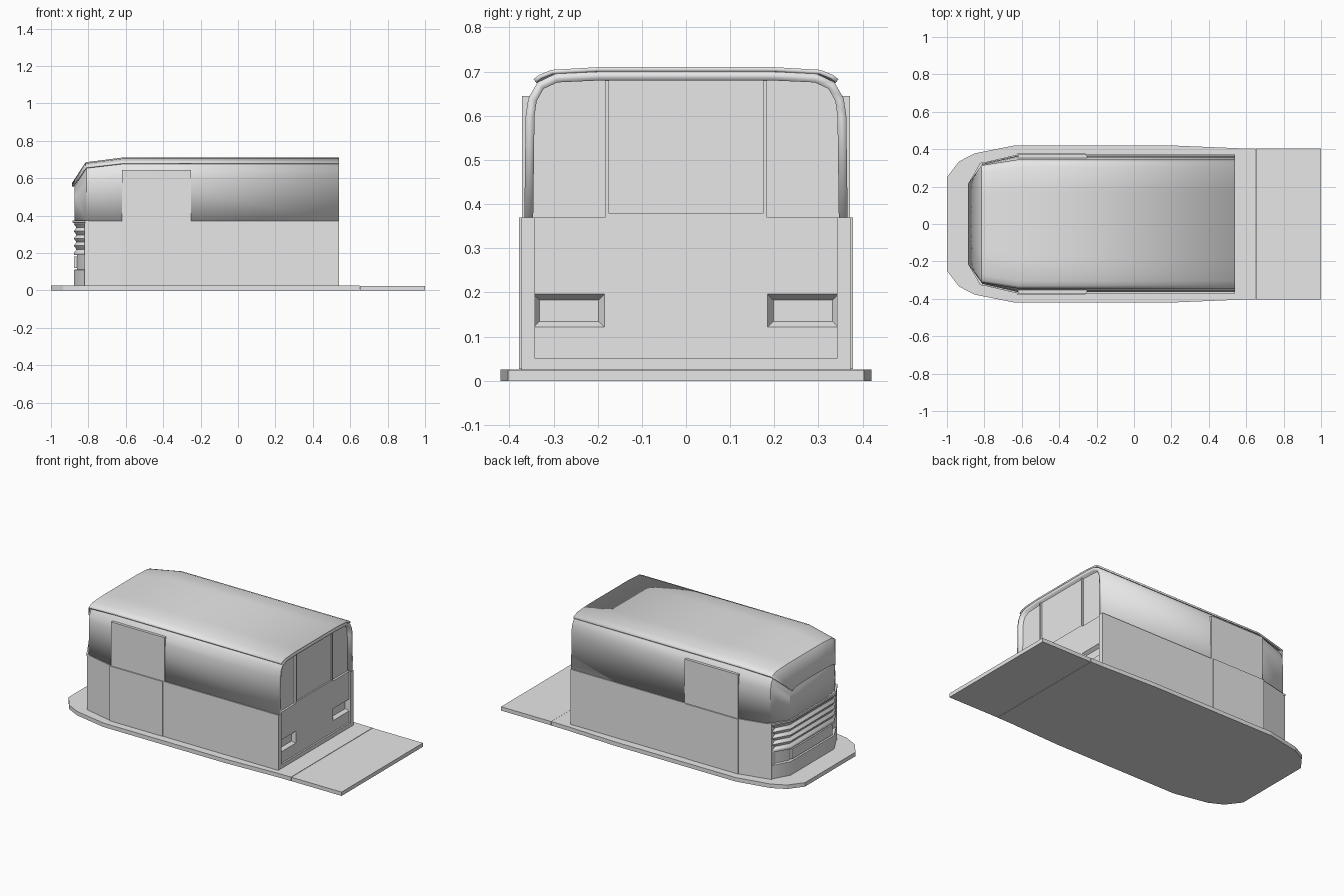
import bpy, bmesh, math

cube = bpy.data.objects.get("Cube")
if cube:
    bpy.data.objects.remove(cube, do_unlink=True)

grey = bpy.data.materials.new("plain grey")
grey.use_nodes = True
colour = (0.8, 0.8, 0.8, 1)
grey.diffuse_color = colour
for node in grey.node_tree.nodes:
    if node.type == 'BSDF_PRINCIPLED':
        node.inputs["Base Color"].default_value = colour


def finish(name, bm, smooth=None, thickness=0):
    """Turn a bmesh into a named object, optionally thickened inwards."""
    bmesh.ops.recalc_face_normals(bm, faces=bm.faces)
    mesh = bpy.data.meshes.new(name)
    bm.to_mesh(mesh)
    bm.free()
    mesh.materials.append(grey)
    obj = bpy.data.objects.new(name, mesh)
    bpy.context.scene.collection.objects.link(obj)
    if thickness:
        shell = obj.modifiers.new("shell", 'SOLIDIFY')
        shell.thickness = thickness
        shell.offset = -1
    if smooth:
        bpy.ops.object.select_all(action='DESELECT')
        obj.select_set(True)
        bpy.context.view_layer.objects.active = obj
        bpy.ops.object.shade_smooth_by_angle(angle=math.radians(smooth))
    return obj


def loft(rings, cap_start=False, cap_end=False):
    """Skin a series of open point rows."""
    bm = bmesh.new()
    rows = [[bm.verts.new(p) for p in ring] for ring in rings]
    for a, b in zip(rows, rows[1:]):
        for i in range(len(a) - 1):
            bm.faces.new((a[i], a[i + 1], b[i + 1], b[i]))
    if cap_start:
        bm.faces.new(rows[0])
    if cap_end:
        bm.faces.new(rows[-1])
    return bm


def prism(name, points, low, high, place):
    """Extrude a closed outline between two levels."""
    rings = [[place(a, b, t) for a, b in points + points[:1]] for t in (low, high)]
    bm = loft(rings)
    bmesh.ops.remove_doubles(bm, verts=bm.verts, dist=1e-5)
    bm.verts.ensure_lookup_table()
    for t in (low, high):
        level = [bm.verts.new(place(a, b, t)) for a, b in points]
        bm.faces.new(level)
    bmesh.ops.remove_doubles(bm, verts=bm.verts, dist=1e-5)
    return finish(name, bm)


def box(name, x, y, z):
    outline = [(x[0], y[0]), (x[1], y[0]), (x[1], y[1]), (x[0], y[1])]
    return prism(name, outline, z[0], z[1], lambda a, b, t: (a, b, t))


def both_sides(half):
    """Mirror a half outline given as (x, y)."""
    return half + [(x, -y) for x, y in reversed(half)]


def arch(x, width, height, section):
    """Cross-section row at x; section holds (inset from side, z)."""
    k = (height - BELT) / (TOP - BELT)
    half = [(width - inset, BELT + (z - BELT) * k) for inset, z in section]
    return [(x, y, z) for y, z in half + [(-y, z) for y, z in reversed(half)]]


BELT, TOP, REAR = 0.37, 0.71, 0.54
upright = lambda a, b, t: (a, b, t)
lengthwise = lambda a, b, t: (t, a, b)

# Ground plate with a rounded nose, and its rear ramp
nose_plan = [(0.65, 0.404), (0.56, 0.405), (0.2, 0.42), (-0.64, 0.42),
             (-0.85, 0.378), (-0.935, 0.335), (-1, 0.25)]
prism("base_plate", both_sides(nose_plan), 0, 0.025, upright)
box("rear_ramp", (0.652, 1), (-0.403, 0.403), (0, 0.024))

# Lower body walls, open at the rear
lower_plan = both_sides([(REAR, 0.372), (-0.62, 0.372), (-0.82, 0.325)])
lower = loft([[(x, y, z) for x, y in lower_plan] for z in (0.025, BELT)])
finish("lower_body", lower, thickness=0.03)

# Nose: bumper step, recessed lamp band and rippled grille
profile = [(0.025, 0.004), (0.11, 0.004), (0.112, 0.02), (0.188, 0.02), (0.19, 0.004)]
ripples = 4
for i in range(ripples * 6 + 1):
    t = i / (ripples * 6)
    profile.append((0.2 + 0.155 * t, 0.009 - 0.006 * math.cos(t * ripples * math.tau)))
profile += [(0.36, 0.006), (0.362, -0.004), (BELT + 0.004, -0.004)]
rows = []
for z, inset in profile:
    plan = both_sides([(-0.80, 0.325 - inset), (-0.82 + inset / 2, 0.323 - inset),
                       (-0.88 + inset, 0.218 - inset / 2)])
    rows.append([(x, y, z) for x, y in plan])
finish("nose_grille", loft(rows, cap_end=True), smooth=40)
box("bumper_bar", (-0.876, -0.84), (-0.2, 0.2), (0.12, 0.182))

# Upper walls with rounded shoulders and a closed windscreen end
wall_section = [(0, BELT), (0.003, 0.6), (0.009, 0.64), (0.03, 0.676),
                (0.07, 0.695), (0.17, 0.70), (0.2, 0.70)]
wall_rows = [arch(-0.875, 0.225, 0.57, wall_section),
             arch(-0.81, 0.322, 0.683, wall_section),
             arch(-0.62, 0.366, TOP, wall_section),
             arch(REAR, 0.366, TOP, wall_section)]
finish("upper_body", loft(wall_rows, cap_start=True), smooth=30, thickness=0.02)

# Roof skin standing just proud of the walls
roof_section = [(0.021, 0.683), (0.034, 0.693), (0.062, 0.704), (0.165, TOP), (0.2, TOP)]
roof_rows = [arch(-0.888, 0.234, 0.573, roof_section),
             arch(-0.815, 0.335, 0.685, roof_section),
             arch(-0.62, 0.366, TOP, roof_section),
             arch(REAR, 0.366, TOP, roof_section)]
finish("roof", loft(roof_rows), smooth=30, thickness=0.01)

# Side doors in two tiers
for side, label in ((1, "back"), (-1, "front")):
    y_range = lambda a, b: sorted((side * a, side * b))
    box(label + "_door_lower", (-0.625, -0.26), y_range(0.34, 0.378), (0.027, BELT))
    box(label + "_door_upper", (-0.62, -0.25), y_range(0.34, 0.371), (BELT, 0.645))

# Rear bulkhead behind the frame
inner = [(y, z) for x, y, z in arch(0, 0.355, 0.70, wall_section)]
prism("rear_bulkhead", inner, 0.50, 0.517, lengthwise)
box("rear_sill", (0.50, REAR), (-0.36, 0.36), (0.025, 0.05))

# Rear lower panel with two sunken lamp pockets
ys, zs = (-0.345, -0.185, 0.185, 0.345), (0.05, 0.122, 0.196, BELT)
panel = loft([[(0.53, y, z) for y in ys] for z in zs])
panel.normal_update()
for f in panel.faces:
    if f.normal.x < 0:
        f.normal_flip()
pockets = [f for f in panel.faces
           if abs(f.calc_center_median().y) > 0.2
           and 0.13 < f.calc_center_median().z < 0.19]
bmesh.ops.inset_individual(panel, faces=pockets, thickness=0.018, depth=-0.02)
finish("rear_panel", panel, thickness=0.006)
box("panel_ledge", (0.51, 0.529), (-0.345, 0.345), (0.362, BELT))

# Rear centre door with a sunken window
door = loft([[(0.53, y, z) for y in (-0.183, 0.183)] for z in (BELT, 0.69)])
door.normal_update()
for f in door.faces:
    if f.normal.x < 0:
        f.normal_flip()
bmesh.ops.inset_individual(door, faces=list(door.faces), thickness=0.012, depth=0)
window = [f for f in door.faces if f.calc_area() > 0.05]
bmesh.ops.inset_individual(door, faces=window, thickness=0.0005, depth=-0.008)
finish("rear_door", door, thickness=0.012)
